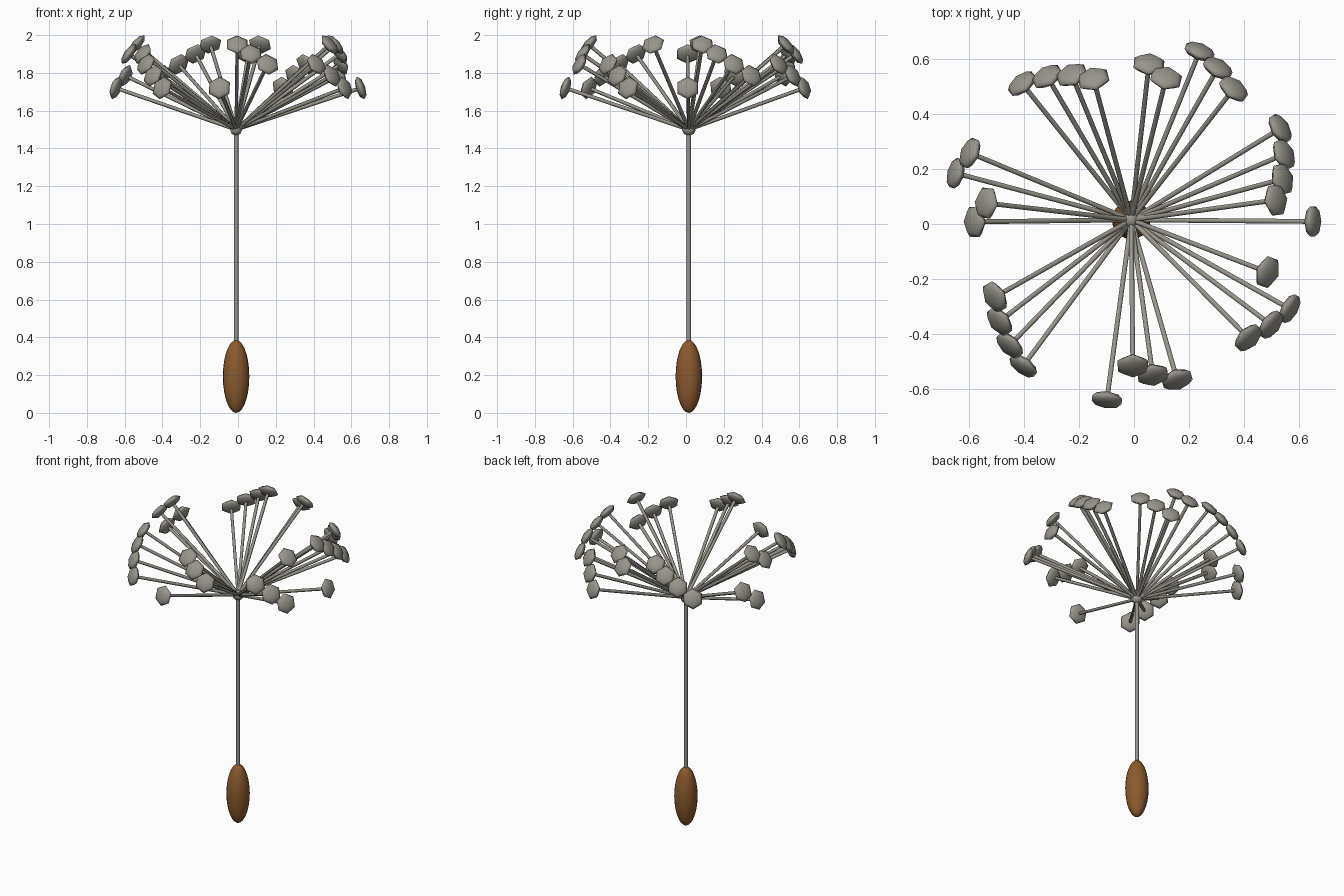
import bpy
from math import radians, sin, cos, sqrt
from mathutils import Vector

cube = bpy.data.objects.get("Cube")
if cube:
    bpy.data.objects.remove(cube, do_unlink=True)


def material(name, rgb):
    mat = bpy.data.materials.new(name)
    mat.use_nodes = True
    mat.diffuse_color = (*rgb, 1)
    mat.node_tree.nodes["Principled BSDF"].inputs["Base Color"].default_value = (*rgb, 1)
    return mat


GREY = material("warm_grey", (0.31, 0.30, 0.26))
BROWN = material("seed_brown", (0.26, 0.105, 0.027))


def finish(name, mat):
    obj = bpy.context.object
    obj.name = name
    obj.data.materials.append(mat)
    bpy.ops.object.shade_smooth_by_angle(angle=radians(60))
    return obj


def ball(name, centre, size, segments, rings, mat, axis=Vector((0, 0, 1))):
    """Ellipsoid whose pole points along axis."""
    bpy.ops.mesh.primitive_uv_sphere_add(segments=segments, ring_count=rings, radius=1, location=centre)
    obj = finish(name, mat)
    obj.scale = size
    obj.rotation_euler = axis.to_track_quat("Z", "Y").to_euler()
    return obj


def rod(name, start, end, radius, sides):
    axis = end - start
    bpy.ops.mesh.primitive_cylinder_add(vertices=sides, radius=radius, depth=axis.length,
                                        location=(start + end) / 2)
    obj = finish(name, GREY)
    obj.rotation_euler = axis.to_track_quat("Z", "Y").to_euler()
    return obj


X, Y = -0.01, 0.015
HUB = Vector((X, Y, 1.5))
REACH = 0.695

# Seed, stem and hub
ball("seed", (X, Y, 0.193), (0.07, 0.07, 0.193), 20, 14, BROWN)
rod("stem", Vector((X, Y, 0.36)), HUB, 0.012, 8)
ball("hub", HUB, (0.037, 0.037, 0.033), 6, 4, GREY)

# Five tiers of six rays, each tier winding round by a fixed turn
TURN = 97.2
tiers = [(-21, 0.45), (83.5, 0.40), (286, 0.345), (31.5, 0.285), (233.5, 0.22)]
for tier, (first, rise) in enumerate(tiers, 1):
    spread = sqrt(REACH ** 2 - rise ** 2)
    for k in range(6):
        a = radians(first + TURN * k)
        arm = Vector((spread * cos(a), spread * sin(a), rise))
        rod(f"ray_{tier}_{k + 1}", HUB, HUB + arm, 0.01, 6)
        ball(f"ray_tip_{tier}_{k + 1}", HUB + arm, (0.063, 0.063, 0.025), 6, 4, GREY, arm)
